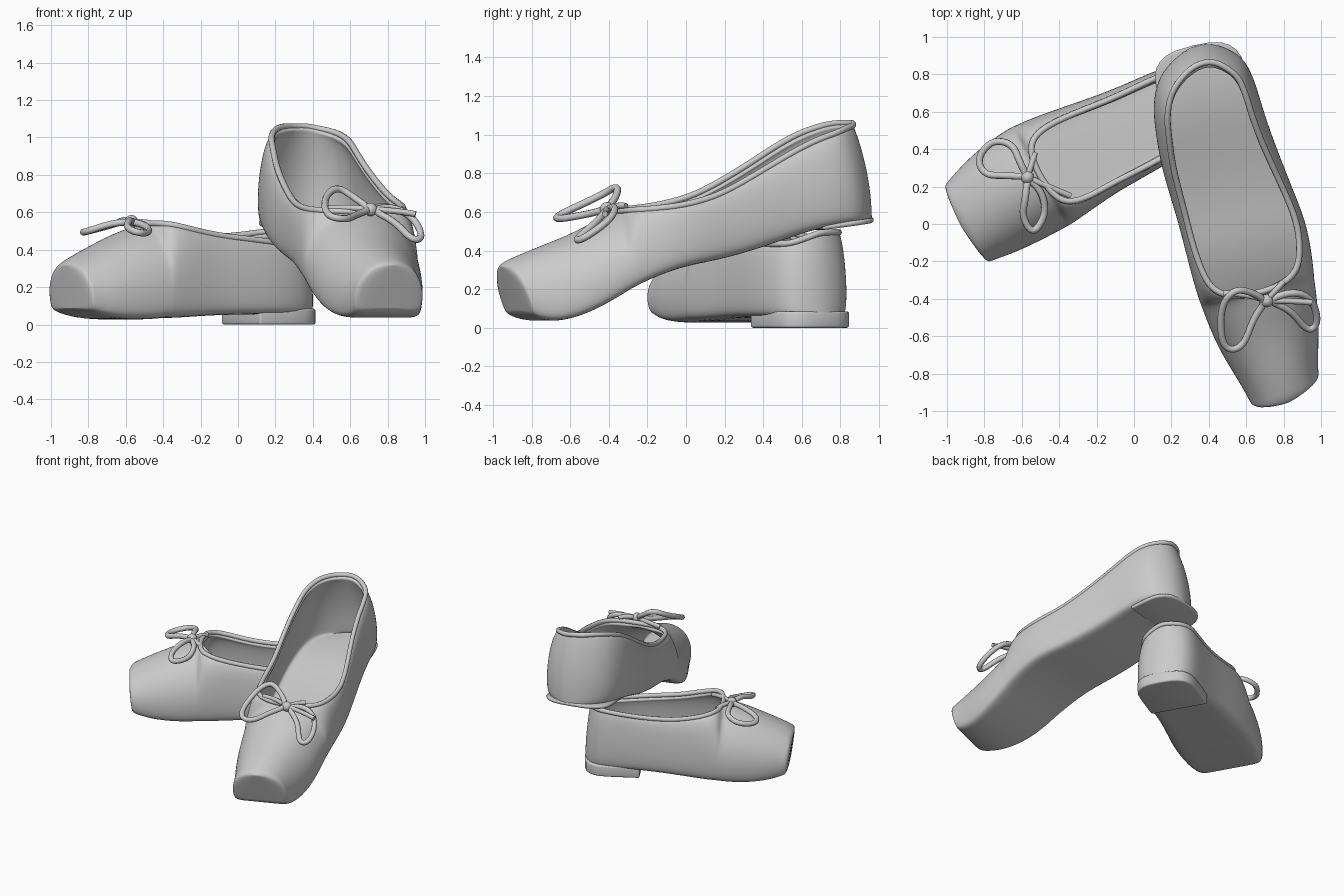
import bpy, bmesh, math
from mathutils import Vector

if "Cube" in bpy.data.objects:
    bpy.data.objects.remove(bpy.data.objects["Cube"])


def link(name, data):
    ob = bpy.data.objects.new(name, data)
    bpy.context.collection.objects.link(ob)
    return ob


def mesh_object(name, bm):
    me = bpy.data.meshes.new(name)
    bm.to_mesh(me)
    bm.free()
    for p in me.polygons:
        p.use_smooth = True
    return link(name, me)


def tube(name, paths, radius, cyclic=True):
    """Round cord following smooth paths."""
    cu = bpy.data.curves.new(name, 'CURVE')
    cu.dimensions = '3D'
    cu.bevel_depth = radius
    cu.bevel_resolution = 2
    cu.resolution_u = 5
    cu.use_fill_caps = True
    for pts in paths:
        sp = cu.splines.new('NURBS')
        sp.points.add(len(pts) - 1)
        for p, c in zip(sp.points, pts):
            p.co = (*c, 1)
        sp.use_cyclic_u = cyclic
        sp.use_endpoint_u = not cyclic
        sp.order_u = 3
    return link(name, cu)


def frame(toe, heel):
    """Map (along, across, height) of a shoe to world space."""
    o = Vector((*toe, 0))
    u = (Vector((*heel, 0)) - o).normalized()
    v = Vector((u.y, -u.x, 0))
    return lambda a, b, z: o + u * a + v * b + Vector((0, 0, z))


def half_section(g):
    """Half cross-section from rim (or vamp centre) to sole centre."""
    pts = []
    for t in (1, .82, .64, .45, .22, 0):
        a = t * math.pi / 2
        pts.append((1 - (1 - g) * (1 - math.cos(a)), .3 + .7 * math.sin(a)))
    return pts + [(.97, .08), (.87, 0), (.45, 0), (0, 0)]


def shoe(name, place, stations, lean, toe_lean, toe_skew, roll):
    """Loft sections (u, left, right, bottom, top, rim fraction) toe to heel."""
    bm = bmesh.new()
    end = stations[-1][0]
    rows, rim_l, rim_r = [], [], []
    for n, (u, l, r, z0, z1, g) in enumerate(stations):
        half = half_section(g)
        prof = [(-x, z) for x, z in half] + [(x, z) for x, z in half[-2::-1]]
        k = min(1, max(0, (u / end - .65) / .3))
        kt = max(0, 1 - u / .4)
        c, w = (l + r) / 2, (r - l) / 2 * 1.03
        row = [bm.verts.new(place(
            u - lean * k * z * z + kt * (toe_skew * x - toe_lean * (z - .55)), c + w * x,
            z0 + (z1 - z0) * z - roll * k * w * max(x, 0) * z * z)) for x, z in prof]
        rows.append(row)
        if g > 0 or stations[n + 1][5] > 0:
            rim_l.append(row[0].co.copy())
            rim_r.append(row[-1].co.copy())
    for a, b in zip(rows, rows[1:]):
        for i in range(len(a) - 1):
            bm.faces.new((b[i], b[i + 1], a[i + 1], a[i]))
    # square toe cap with a pressed-in face
    t = rows[0]
    m = len(t)
    cap = []
    for i in range(m // 2):
        q = [t[i], t[i + 1], t[m - 2 - i], t[m - 1 - i]]
        cap.append(bm.faces.new(q if i < m // 2 - 1 else (t[i], t[i + 1], t[i + 2])))
    bmesh.ops.inset_region(bm, faces=cap, thickness=.025, depth=-.012)
    bmesh.ops.remove_doubles(bm, verts=bm.verts, dist=.0005)
    ob = mesh_object(name + "_upper", bm)
    s = ob.modifiers.new("leather", 'SOLIDIFY')
    s.thickness = .035
    s.offset = -1
    d = ob.modifiers.new("smooth", 'SUBSURF')
    d.levels = d.render_levels = 2
    # piping around the opening
    tube(name + "_piping", [rim_l + rim_r[-2:0:-1]], .017)


def heel_block(name, place, u0, u1, w, z0, z1):
    """Low D-shaped heel."""
    out = [(u0, -w), (u0, w)]
    for i in range(13):
        a = math.pi * i / 12
        s, c = math.sin(a), math.cos(a)
        out.append((u1 - .2 + .2 * abs(s) ** .7, w * math.copysign(abs(c) ** .7, c)))
    bm = bmesh.new()
    bot = [bm.verts.new(place(a, b, z0)) for a, b in out]
    top = [bm.verts.new(place(a, b, z1)) for a, b in out]
    bm.faces.new(bot)
    bm.faces.new(top)
    for i in range(len(out)):
        j = (i + 1) % len(out)
        bm.faces.new((bot[i], bot[j], top[j], top[i]))
    bmesh.ops.remove_doubles(bm, verts=bm.verts, dist=.001)
    bmesh.ops.recalc_face_normals(bm, faces=bm.faces)
    b = mesh_object(name, bm).modifiers.new("round", 'BEVEL')
    b.width = .012
    b.segments = 3


def bow(name, knot, loops, tails):
    tube(name + "_loops", [[knot] + l for l in loops], .019)
    tube(name + "_tails", [[knot] + t for t in tails], .016, False)
    bm = bmesh.new()
    bmesh.ops.create_uvsphere(bm, u_segments=12, v_segments=8, radius=.036)
    mesh_object(name + "_knot", bm).location = knot


# flat-lying shoe
place_a = frame((-.9, 0), (.34, .70))
shoe("flat_shoe", place_a, [
    (-.015, -.22, .225, .09, .32, 0), (.005, -.235, .235, .07, .345, 0),
    (.05, -.25, .24, .055, .37, 0),
    (.15, -.285, .258, .035, .42, 0), (.30, -.315, .268, .025, .49, 0),
    (.42, -.325, .272, .03, .53, 0), (.47, -.325, .272, .035, .54, 0),
    (.485, -.322, .272, .035, .54, .4), (.53, -.318, .268, .035, .535, .64),
    (.63, -.305, .258, .04, .51, .76), (.8, -.275, .242, .05, .475, .8),
    (1.0, -.238, .245, .055, .465, .82), (1.2, -.218, .24, .055, .48, .84),
    (1.32, -.207, .215, .055, .495, .84), (1.40, -.165, .17, .055, .495, .84),
    (1.44, -.095, .1, .055, .495, .84), (1.46, 0, 0, .055, .495, .84)],
     .04, .03, 0, .4)
heel_block("flat_shoe_heel", place_a, 1.05, 1.455, .212, 0, .085)

# tilted shoe resting its heel on the other one
place_b = frame((.815, -.89), (.37, .96))
shoe("tilted_shoe", place_b, [
    (-.03, -.185, .175, .09, .32, 0), (-.01, -.2, .185, .065, .345, 0),
    (.04, -.21, .19, .045, .37, 0),
    (.15, -.245, .215, .03, .42, 0), (.30, -.295, .25, .06, .48, 0),
    (.45, -.32, .27, .125, .56, 0), (.54, -.33, .278, .18, .60, 0),
    (.555, -.332, .28, .19, .605, .42), (.60, -.335, .285, .215, .61, .68),
    (.68, -.34, .295, .255, .615, .8), (.85, -.342, .305, .32, .635, .86),
    (1.05, -.345, .275, .35, .69, .85), (1.3, -.365, .24, .42, .825, .8),
    (1.5, -.352, .222, .49, .935, .78), (1.65, -.335, .217, .525, 1.005, .77),
    (1.78, -.28, .195, .54, 1.045, .76), (1.85, -.20, .13, .545, 1.06, .76),
    (1.895, -.11, .06, .55, 1.06, .76), (1.91, -.02, -.02, .55, 1.06, .76)],
     .10, .08, .03, .2)
heel_block("tilted_shoe_heel", lambda a, b, z: place_b(a, b - .055, z + .13 * (a - 1.9)),
           1.60, 1.91, .245, .545, .572)

# bows
bow("flat_shoe_bow", (-.57, .25, .55),
    [[(-.61, .33, .56), (-.65, .43, .54), (-.76, .45, .51), (-.84, .35, .49),
      (-.80, .26, .50), (-.68, .26, .54)],
     [(-.58, .14, .56), (-.60, .04, .52), (-.54, -.06, .49), (-.47, .05, .49),
      (-.49, .17, .53)]],
    [[(-.55, .31, .56), (-.53, .38, .54)], [(-.46, .2, .55), (-.34, .15, .51)]])
bow("tilted_shoe_bow", (.71, -.41, .615),
    [[(.62, -.36, .68), (.53, -.35, .74), (.46, -.45, .68), (.47, -.67, .58),
      (.58, -.67, .56), (.64, -.50, .59)],
     [(.84, -.36, .63), (.95, -.39, .56), (.99, -.53, .46), (.93, -.58, .45),
      (.84, -.46, .55)]],
    [[(.60, -.37, .63), (.48, -.37, .62)], [(.85, -.41, .61), (.95, -.42, .59)],
     [(.76, -.35, .64), (.80, -.31, .63)]])
